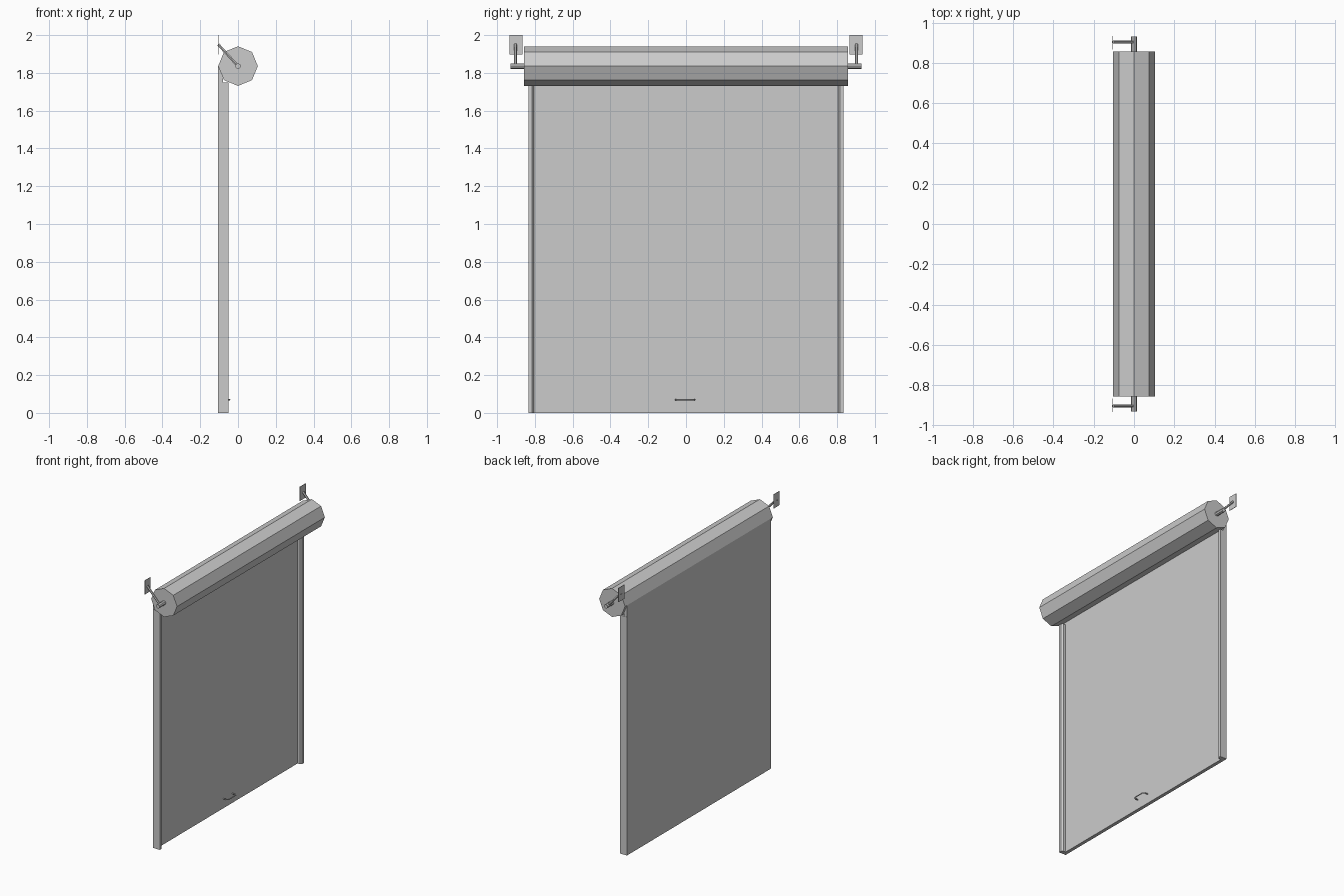
import bpy, bmesh, math
from mathutils import Vector

if "Cube" in bpy.data.objects:
    bpy.data.objects.remove(bpy.data.objects["Cube"])

DRUM_Z = 1.836


def finish(name, bm):
    bmesh.ops.recalc_face_normals(bm, faces=bm.faces[:])
    mesh = bpy.data.meshes.new(name)
    bm.to_mesh(mesh)
    bm.free()
    obj = bpy.data.objects.new(name, mesh)
    bpy.context.collection.objects.link(obj)
    return obj


def box(name, lo, hi):
    bm = bmesh.new()
    bmesh.ops.create_cube(bm, size=1)
    for v in bm.verts:
        v.co = Vector([(a + b) / 2 + c * (b - a) for a, b, c in zip(lo, hi, v.co)])
    return finish(name, bm)


def rod(name, p, q, radius, sides):
    p, q = Vector(p), Vector(q)
    bm = bmesh.new()
    bmesh.ops.create_cone(bm, cap_ends=True, segments=sides, radius1=radius,
                          radius2=radius, depth=(q - p).length)
    rot = Vector((0, 0, 1)).rotation_difference(q - p).to_matrix()
    for v in bm.verts:
        v.co = rot @ v.co + (p + q) / 2
    return finish(name, bm)


def prism(name, profile, z0, z1):
    bm = bmesh.new()
    face = bm.faces.new([bm.verts.new((x, y, z0)) for x, y in profile])
    ext = bmesh.ops.extrude_face_region(bm, geom=[face])
    # keep the lower cap so the channel is closed
    for v in [g for g in ext["geom"] if isinstance(g, bmesh.types.BMVert)]:
        v.co.z = z1
    if not face.is_valid:
        bm.verts.ensure_lookup_table()
    bmesh.ops.holes_fill(bm, edges=bm.edges[:], sides=0)
    return finish(name, bm)


# octagonal drum holding the rolled curtain
bm = bmesh.new()
rings = [[bm.verts.new((0.105 * math.cos(i * math.pi / 4), y,
                        DRUM_Z + 0.105 * math.sin(i * math.pi / 4)))
          for i in range(8)] for y in (-0.857, 0.857)]
for ring in rings:
    bm.faces.new(ring)
for i in range(8):
    j = (i + 1) % 8
    bm.faces.new((rings[0][i], rings[0][j], rings[1][j], rings[1][i]))
finish("roller_drum", bm)

# hanging curtain, leaving the back of the drum
box("door_curtain", (-0.105, -0.833, 0), (-0.08, 0.833, DRUM_Z))

# axle, side guides and wall brackets at both ends
rod("axle", (0, -0.93, DRUM_Z), (0, 0.93, DRUM_Z), 0.015, 8)
for side, s in (("left", -1), ("right", 1)):
    prism("guide_rail_" + side,
          [(-0.105, s * 0.835), (-0.05, s * 0.835), (-0.05, s * 0.815),
           (-0.06, s * 0.805), (-0.105, s * 0.805)], 0, 1.75)
    rod("bracket_arm_" + side, (0, s * 0.903, DRUM_Z),
        (-0.104, s * 0.903, 1.95), 0.008, 6)
    ys = sorted((s * 0.866, s * 0.934))
    box("bracket_plate_" + side, (-0.106, ys[0], 1.897), (-0.103, ys[1], 2.0))

# lift handle, a small bent bar
curve = bpy.data.curves.new("lift_handle", 'CURVE')
curve.dimensions = '3D'
curve.bevel_depth = 0.004
curve.bevel_resolution = 1
curve.use_fill_caps = True
path = [(-0.082, -0.055), (-0.055, -0.055), (-0.044, -0.043),
        (-0.044, 0.036), (-0.055, 0.046), (-0.082, 0.046)]
spline = curve.splines.new('POLY')
spline.points.add(len(path) - 1)
for pt, (x, y) in zip(spline.points, path):
    pt.co = (x, y, 0.07, 1)
bpy.context.collection.objects.link(bpy.data.objects.new("lift_handle", curve))
